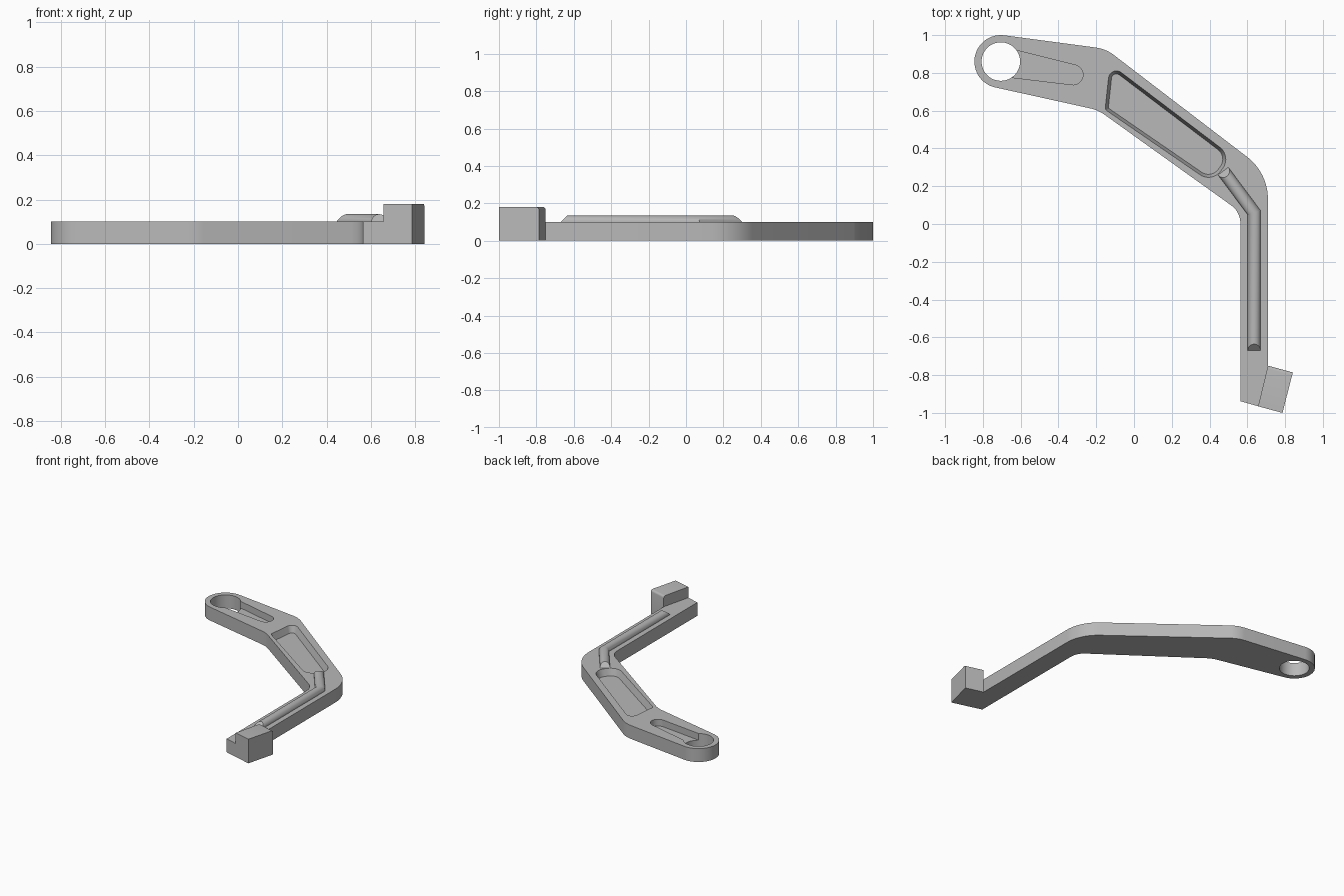
import bpy
import bmesh
from math import cos, sin, tan, radians, pi
from mathutils import Vector

if "Cube" in bpy.data.objects:
    bpy.data.objects.remove(bpy.data.objects["Cube"])

THICK = 0.10
grey = bpy.data.materials.new("plain_grey")
grey.use_nodes = True
grey.diffuse_color = (0.48, 0.48, 0.48, 1)
grey.node_tree.nodes["Principled BSDF"].inputs["Base Color"].default_value = grey.diffuse_color


def arc(cx, cy, r, a0, a1, n):
    """Points on an arc, angles in degrees."""
    angles = [radians(a0 + (a1 - a0) * i / n) for i in range(n + 1)]
    return [(cx + r * cos(a), cy + r * sin(a)) for a in angles]


def fillet(prev, corner, nxt, r, n=10):
    """Round one corner of a profile."""
    p, c, q = Vector(prev), Vector(corner), Vector(nxt)
    u, v = (p - c).normalized(), (q - c).normalized()
    half = u.angle(v) / 2
    start, end = c + u * r / tan(half), c + v * r / tan(half)
    centre = c + (u + v).normalized() * r / sin(half)
    a, b = start - centre, end - centre
    sweep = a.angle(b)
    return [tuple(centre + (a * sin((1 - i / n) * sweep) + b * sin(i / n * sweep)) / sin(sweep))
            for i in range(n + 1)]


def round_polygon(corners, radii):
    n = len(corners)
    pts = []
    for i in range(n):
        pts += fillet(corners[i - 1], corners[i], corners[(i + 1) % n], radii[i])
    return pts


def inset(corners, d):
    """Move every edge of a clockwise polygon inward by d."""
    out = []
    for i, c in enumerate(corners):
        c = Vector(c)
        u = (Vector(corners[i - 1]) - c).normalized()
        v = (Vector(corners[(i + 1) % len(corners)]) - c).normalized()
        out.append(tuple(c + (u + v).normalized() * d / sin(u.angle(v) / 2)))
    return out


def loft(name, rings):
    """Solid through matching rings of 3D points, capped at both ends."""
    bm = bmesh.new()
    loops = [[bm.verts.new(p) for p in ring] for ring in rings]
    bm.faces.new(loops[0])
    bm.faces.new(loops[-1])
    n = len(loops[0])
    for a, b in zip(loops, loops[1:]):
        for i in range(n):
            j = (i + 1) % n
            bm.faces.new((a[i], a[j], b[j], b[i]))
    bmesh.ops.recalc_face_normals(bm, faces=bm.faces)
    mesh = bpy.data.meshes.new(name)
    bm.to_mesh(mesh)
    bm.free()
    mesh.materials.append(grey)
    obj = bpy.data.objects.new(name, mesh)
    bpy.context.collection.objects.link(obj)
    return obj


def at(pts, z):
    return [(x, y, z) for x, y in pts]


def prism(name, pts, z0, z1):
    return loft(name, [at(pts, z0), at(pts, z1)])


def activate(obj):
    bpy.ops.object.select_all(action='DESELECT')
    obj.select_set(True)
    bpy.context.view_layer.objects.active = obj


def cut(obj, cutter):
    mod = obj.modifiers.new("cut", 'BOOLEAN')
    mod.operation, mod.solver, mod.object = 'DIFFERENCE', 'EXACT', cutter
    activate(obj)
    bpy.ops.object.modifier_apply(modifier=mod.name)
    bpy.data.objects.remove(cutter)


# Bent arm with a round eye at its far end
eye = (-0.705, 0.86)
ring = arc(*eye, 0.14, 258.7, 82.5, 32)
top_bend, side_bend = (-0.149, 0.927), (0.709, 0.271)
heel, notch = (0.709, -0.75), (0.657, -0.965)
toe, inner_bend, low_bend = (0.563, -0.938), (0.563, 0.064), (-0.19, 0.603)
outline = (ring
           + fillet(ring[-1], top_bend, side_bend, 0.2)
           + fillet(top_bend, side_bend, heel, 0.28, 14)
           + [heel, notch, toe]
           + fillet(toe, inner_bend, low_bend, 0.115)
           + fillet(inner_bend, low_bend, ring[0], 0.2))
arm = prism("arm", outline, 0, THICK)

# Through hole in the eye and the shallow slot leading from it
cut(arm, prism("hole_cutter", arc(*eye, 0.102, 0, 352.5, 47), -0.1, 0.3))
slot = [(-0.683, 0.78), (-0.683, 0.934)] + arc(-0.323, 0.79, 0.053, 76.5, -96.7, 16)
cut(arm, prism("slot_cutter", slot, 0.05, 0.3))

# Tapered pocket in the middle span
pocket = [(-0.153, 0.606), (-0.127, 0.847), (0.517, 0.359), (0.413, 0.217)]
radii = [0.022, 0.042, 0.08, 0.08]
floor = round_polygon(inset(pocket, 0.016), [r - 0.016 for r in radii])
rim = round_polygon(pocket, radii)
cut(arm, loft("pocket_cutter", [at(floor, 0.05), at(rim, THICK), at(rim, 0.2)]))

# Half-round rib with a mitred bend and slanted ends
R = 0.034
start, bend, end = Vector((0.472, 0.28)), Vector((0.636, 0.06)), Vector((0.636, -0.67))
d1, d2 = (bend - start).normalized(), (end - bend).normalized()
n1, n2 = Vector((-d1.y, d1.x)), Vector((-d2.y, d2.x))
mitre = (n1 + n2) / (1 + n1.dot(n2))
section = [(R * cos(pi * i / 16), R * sin(pi * i / 16)) for i in range(17)]
rib = loft("rib", [
    [(*(start + d1 * h + n1 * o), THICK + h) for o, h in section],
    [(*(bend + mitre * o), THICK + h) for o, h in section],
    [(*(end - d2 * h + n2 * o), THICK + h) for o, h in section]])

# Raised block at the foot, with its rear top edge rounded
block = prism("foot_block", [heel, (0.841, -0.786), (0.786, -1.0), notch], 0, 0.18)
bm = bmesh.new()
bm.from_mesh(block.data)
rear = [e for e in bm.edges if all(v.co.z > 0.1 and v.co.y > -0.9 for v in e.verts)]
bmesh.ops.bevel(bm, geom=rear, offset=0.015, segments=4, profile=0.5, affect='EDGES')
bm.to_mesh(block.data)
bm.free()

for part in (arm, rib, block):
    activate(part)
    bpy.ops.object.shade_smooth_by_angle(angle=radians(30))
